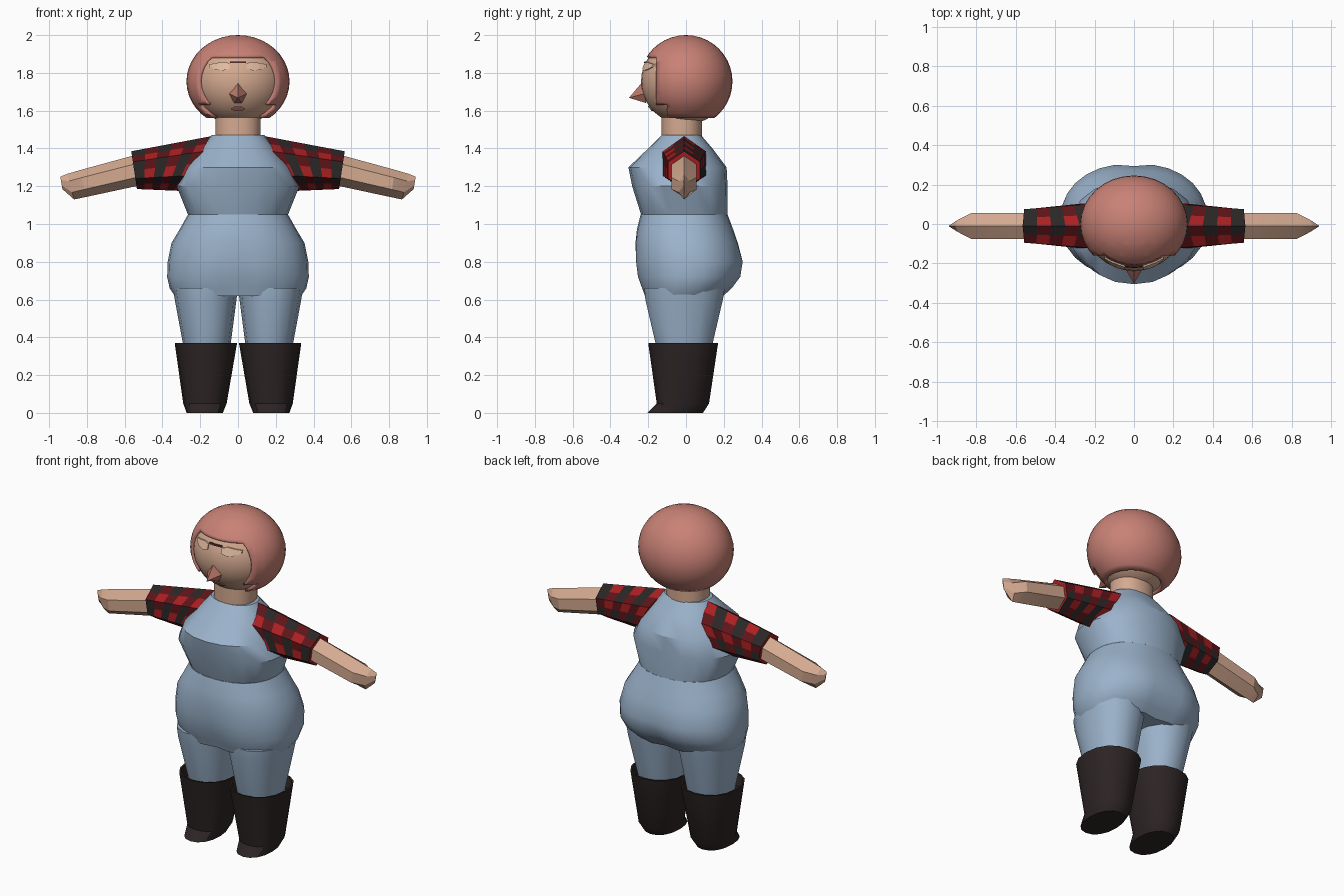
import bpy, bmesh, math
from mathutils import Vector

if "Cube" in bpy.data.objects:
    bpy.data.objects.remove(bpy.data.objects["Cube"])


def material(name, rgb):
    m = bpy.data.materials.new(name)
    m.diffuse_color = (*rgb, 1)
    m.use_nodes = True
    m.node_tree.nodes["Principled BSDF"].inputs["Base Color"].default_value = m.diffuse_color
    return m


SKIN = material("skin", (0.66, 0.40, 0.28))
LIGHT_SKIN = material("light skin", (0.75, 0.50, 0.36))
HAIR = material("pink hair", (0.58, 0.22, 0.18))
LIPS = material("rosy nose and lips", (0.50, 0.19, 0.15))
BROW = material("dark brow", (0.08, 0.02, 0.02))
DENIM = material("pale denim", (0.33, 0.45, 0.60))
BOOT = material("dark boot leather", (0.026, 0.018, 0.018))
RED = material("plaid red", (0.40, 0.014, 0.016))
DARK_RED = material("plaid dark red", (0.11, 0.007, 0.009))
BLACK = material("plaid black", (0.024, 0.02, 0.02))


def finish(bm, name, mats, angle=30, mirror=False):
    """Turn a bmesh into an object, optionally mirrored over x."""
    bmesh.ops.recalc_face_normals(bm, faces=bm.faces[:])
    me = bpy.data.meshes.new(name)
    bm.to_mesh(me)
    bm.free()
    for m in mats:
        me.materials.append(m)
    ob = bpy.data.objects.new(name, me)
    bpy.context.collection.objects.link(ob)
    bpy.ops.object.select_all(action='DESELECT')
    ob.select_set(True)
    bpy.context.view_layer.objects.active = ob
    if angle:
        bpy.ops.object.shade_smooth_by_angle(angle=math.radians(angle))
    if mirror:
        mod = ob.modifiers.new("mirror", 'MIRROR')
        mod.use_mirror_merge = False
    return ob


def loft(rings, name, mats, rule=None, **kw):
    """Skin a list of point rings, capping both ends."""
    bm = bmesh.new()
    loops = [[bm.verts.new(p) for p in ring] for ring in rings]
    n = len(loops[0])
    for i in range(len(loops) - 1):
        for j in range(n):
            k = (j + 1) % n
            f = bm.faces.new((loops[i][j], loops[i][k], loops[i + 1][k], loops[i + 1][j]))
            if rule:
                f.material_index = rule(i, j)
    bm.faces.new(loops[0])
    bm.faces.new(loops[-1])
    return finish(bm, name, mats, **kw)


def oval(z, x0, x1, y0, y1, n=20, cleft=0.0):
    """Horizontal oval ring between the given limits."""
    cx, rx, cy, ry = (x0 + x1) / 2, (x1 - x0) / 2, (y0 + y1) / 2, (y1 - y0) / 2
    pts = []
    for k in range(n):
        a = 2 * math.pi * k / n
        c, s = math.cos(a), math.sin(a)
        c = math.copysign(abs(c) ** 0.9, c)
        s = math.copysign(abs(s) ** 0.9, s)
        dent = 1 - cleft * math.exp(-(c * rx / 0.06) ** 2)
        pts.append((cx + rx * c, cy + ry * s * dent, z))
    return pts


# Torso (z, half width, front, back)
loft([oval(z, -w, w, a, b) for z, w, a, b in (
    (1.47, 0.14, -0.13, 0.08), (1.40, 0.195, -0.20, 0.14), (1.30, 0.275, -0.305, 0.215),
    (1.20, 0.325, -0.285, 0.22), (1.05, 0.265, -0.238, 0.22))], "bib_torso", [DENIM])

# Hips, with a soft cleft low down
loft([oval(z, -w, w, a, b, 28, c) for z, w, a, b, c in (
    (1.05, 0.265, -0.24, 0.22, 0), (0.97, 0.31, -0.26, 0.25, 0), (0.90, 0.352, -0.27, 0.277, 0.01),
    (0.80, 0.372, -0.272, 0.308, 0.05), (0.72, 0.375, -0.262, 0.295, 0.08),
    (0.66, 0.362, -0.24, 0.25, 0.1), (0.62, 0.335, -0.225, 0.205, 0.1))], "hips", [DENIM], angle=40)

# Trouser legs
loft([oval(z, *r, n=14) for z, *r in (
    (0.66, 0.0, 0.345, -0.225, 0.21), (0.60, 0.008, 0.335, -0.22, 0.20),
    (0.37, 0.038, 0.292, -0.165, 0.145), (0.30, 0.05, 0.28, -0.15, 0.13))],
    "trouser_legs", [DENIM], mirror=True)

# Boots with an open rim and a pointed toe
loft([oval(z, *r, n=16) for z, *r in (
    (0.31, 0.03, 0.305, -0.17, 0.145), (0.37, 0.014, 0.325, -0.19, 0.16),
    (0.37, 0.005, 0.335, -0.2, 0.17), (0.05, 0.06, 0.29, -0.155, 0.122),
    (0.0, 0.08, 0.272, -0.205, 0.09))], "boots", [BOOT], mirror=True)


def arm_ring(top, bottom, w, sub=1):
    """Six-sided ring with a ridge above and below."""
    t, b = Vector((top[0], -0.01, top[1])), Vector((bottom[0], -0.01, bottom[1]))
    hexa = [t.lerp(b, f) + Vector((0, w * s, 0)) for f, s in
            ((0, 0), (0.28, 1), (0.72, 1), (1, 0), (0.72, -1), (0.28, -1))]
    return [hexa[i].lerp(hexa[(i + 1) % 6], k / sub) for i in range(6) for k in range(sub)]


# Plaid sleeves
start, end = arm_ring((0.13, 1.467), (0.30, 1.175), 0.115, 2), arm_ring((0.565, 1.385), (0.535, 1.185), 0.085, 2)
sleeve = [[p.lerp(q, i / 6) for p, q in zip(start, end)] for i in range(7)]


def plaid(i, j):
    return 0 if i % 2 == 0 and j % 2 == 0 else 2 if i % 2 and j % 2 else (1 if i % 2 == 0 else 2 * (j % 4 == 0) or 1)


loft(sleeve, "plaid_sleeves", [RED, DARK_RED, BLACK], rule=plaid, angle=20, mirror=True)

# Forearms ending in wedge-shaped hands
loft([arm_ring(*r) for r in (
    ((0.50, 1.377), (0.48, 1.213), 0.066), ((0.83, 1.287), (0.81, 1.142), 0.066),
    ((0.905, 1.265), (0.868, 1.13), 0.03), ((0.941, 1.25), (0.93, 1.185), 0.002))],
    "forearms", [SKIN], angle=20, mirror=True)

# Neck
loft([oval(z, -0.12, 0.12, -0.13, 0.085) for z in (1.45, 1.60)], "neck", [SKIN])


def ellipsoid(bm, centre, radii):
    bmesh.ops.create_uvsphere(bm, u_segments=32, v_segments=20, radius=1)
    for v in bm.verts:
        v.co = Vector(centre) + Vector([c * r for c, r in zip(v.co, radii)])


# Head
HEAD_C, HEAD_R = (0, -0.003, 1.755), (0.25, 0.235, 0.228)
bm = bmesh.new()
ellipsoid(bm, HEAD_C, HEAD_R)
finish(bm, "head", [SKIN], angle=60)

# Bobbed hair: a shell cut open for the face and neck
bm = bmesh.new()
ellipsoid(bm, (0, 0, 1.755), (0.273, 0.246, 0.245))
for co, no in (((0, -0.16, 0), (0, 1, 0)), ((0, -0.10, 0), (0, 1, 0)), ((0, 0, 1.56), (0, 0, 1)),
               ((0, 0, 1.63), (0, 0, 1)), ((0, 0, 1.885), (0, 0, 1))):
    bmesh.ops.bisect_plane(bm, geom=bm.verts[:] + bm.edges[:] + bm.faces[:], plane_co=co, plane_no=no)
cut = []
for f in bm.faces:
    c = f.calc_center_median()
    if c.z < 1.56 or (c.z < 1.885 and c.y < -0.16) or (c.z < 1.63 and c.y < -0.10):
        cut.append(f)
bmesh.ops.delete(bm, geom=cut, context='FACES')
hair = finish(bm, "bobbed_hair", [HAIR], angle=40)
shell = hair.modifiers.new("shell", 'SOLIDIFY')
shell.thickness, shell.offset = 0.025, -1


def face_plate(name, mat, x0, x1, low, high, mirror=False):
    """Thin plate laid on the curved face; low/high give z at each step in x."""
    bm = bmesh.new()
    n = len(low)

    def on_face(x, z, lift):
        k = 1 - (x / HEAD_R[0]) ** 2 - ((z - HEAD_C[2]) / HEAD_R[2]) ** 2
        return (x, HEAD_C[1] - HEAD_R[1] * math.sqrt(max(k, 0)) - lift, z)
    grid = [[bm.verts.new(on_face(x0 + (x1 - x0) * i / (n - 1), z, d))
             for z, d in ((low[i], 0), (low[i], 0.008), (high[i], 0.008), (high[i], 0))] for i in range(n)]
    for a, b in zip(grid, grid[1:]):
        for k in range(4):
            bm.faces.new((a[k], a[(k + 1) % 4], b[(k + 1) % 4], b[k]))
    bm.faces.new(grid[0])
    bm.faces.new(grid[-1])
    finish(bm, name, [mat], angle=0, mirror=mirror)


# Eyelids, brow line and lips
face_plate("eyelids", LIGHT_SKIN, 0.045, 0.15, (1.822, 1.812, 1.816, 1.83), (1.852, 1.858, 1.852, 1.846), True)
face_plate("brow_line", BROW, -0.042, 0.042, (1.853,) * 3, (1.861,) * 3)
face_plate("lips", LIPS, -0.038, 0.038, (1.606, 1.598, 1.598, 1.606), (1.61, 1.626, 1.626, 1.61))

# Pointed nose
bm = bmesh.new()
tip = bm.verts.new((0, -0.302, 1.668))
base = [bm.verts.new(p) for p in ((0, -0.228, 1.755), (0.047, -0.222, 1.69), (0.02, -0.21, 1.64),
                                  (-0.02, -0.21, 1.64), (-0.047, -0.222, 1.69))]
for i in range(5):
    bm.faces.new((tip, base[i], base[(i + 1) % 5]))
bm.faces.new(base)
finish(bm, "nose", [LIPS], angle=0)
